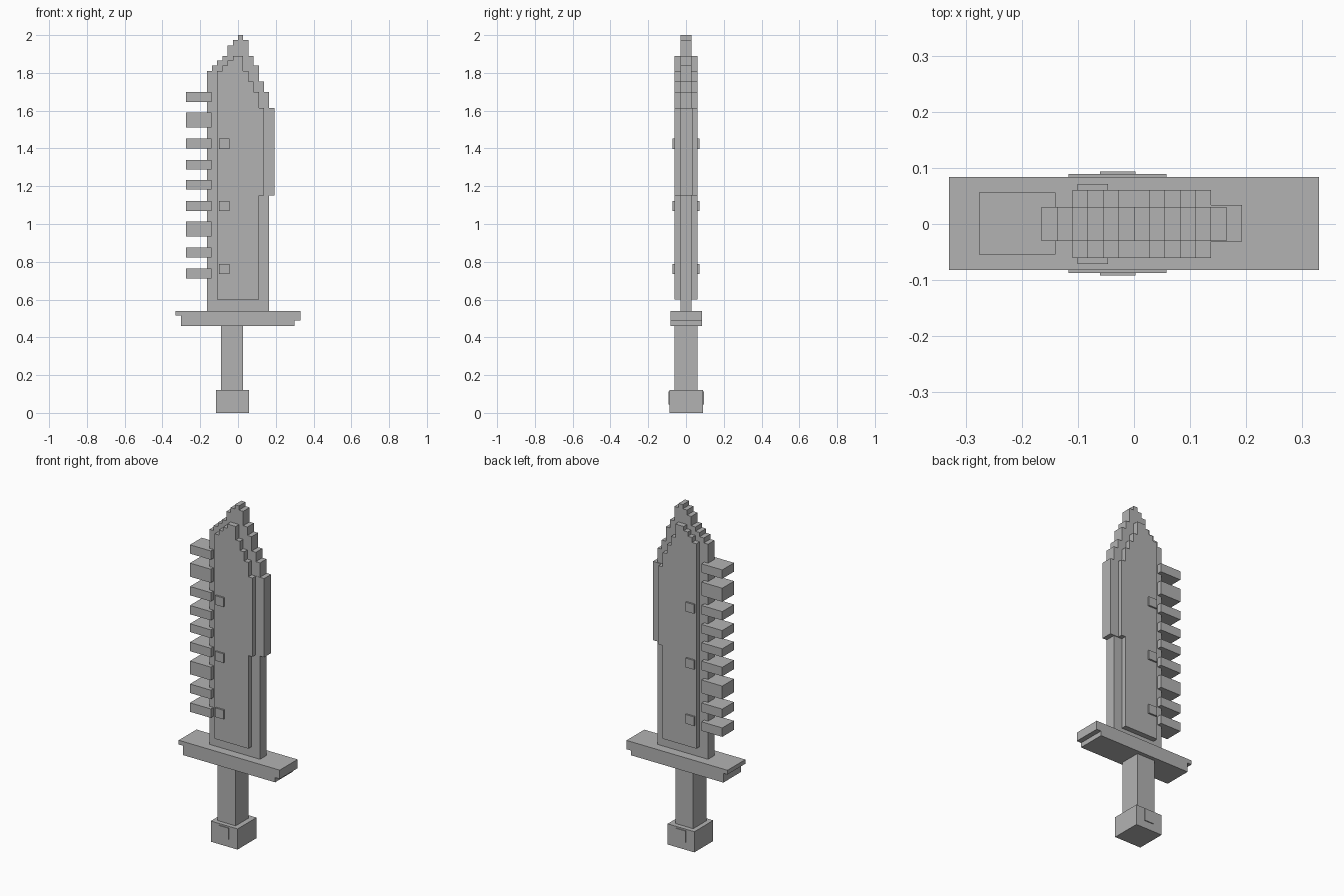
import bpy
import bmesh

cube = bpy.data.objects.get("Cube")
if cube:
    bpy.data.objects.remove(cube, do_unlink=True)

# One flat grey for the whole sword
grey = bpy.data.materials.new("stone grey")
grey.use_nodes = True
COLOR = (0.45, 0.45, 0.45, 1)
grey.diffuse_color = COLOR
grey.node_tree.nodes["Principled BSDF"].inputs["Base Color"].default_value = COLOR

STEP = 0.0275  # width of one stair column


def extrude_outline(name, points, y0, y1):
    """Extrude an x-z outline from y0 to y1."""
    bm = bmesh.new()
    face = bm.faces.new([bm.verts.new((x, y0, z)) for x, z in points])
    ext = bmesh.ops.extrude_face_region(bm, geom=[face])
    moved = [v for v in ext["geom"] if isinstance(v, bmesh.types.BMVert)]
    bmesh.ops.translate(bm, verts=moved, vec=(0, y1 - y0, 0))
    bmesh.ops.recalc_face_normals(bm, faces=bm.faces)
    mesh = bpy.data.meshes.new(name)
    bm.to_mesh(mesh)
    bm.free()
    mesh.materials.append(grey)
    obj = bpy.data.objects.new(name, mesh)
    bpy.context.collection.objects.link(obj)
    return obj


def box(name, x0, x1, y0, y1, z0, z1):
    return extrude_outline(name, [(x0, z0), (x1, z0), (x1, z1), (x0, z1)], y0, y1)


def stairs(first_column, tops):
    """Stair-stepped top edge, one column per height, left to right."""
    points = []
    for i, z in enumerate(tops):
        x = (first_column + i) * STEP
        points += [(x, z), (x + STEP, z)]
    return points


# Thin blade core with a stepped point
core_tops = [1.81, 1.84, 1.865, 1.89, 1.945, 1.975, 2.0,
             1.975, 1.89, 1.84, 1.755, 1.7]
extrude_outline("blade_core",
                [(-0.165, 0.54)] + stairs(-6, core_tops) + [(0.165, 0.54)],
                -0.03, 0.03)

# Thick centre of the blade, wider in its upper half
body_tops = [1.81, 1.84, 1.865, 1.89, 1.89, 1.81, 1.755, 1.7, 1.615]
extrude_outline("blade_body",
                [(-0.11, 0.6)] + stairs(-4, body_tops)
                + [(0.1375, 1.15), (0.11, 1.15), (0.11, 0.6)],
                -0.061, 0.061)

# Raised cutting edge on the upper half
box("blade_edge", 0.13, 0.1925, -0.031, 0.034, 1.15, 1.615)

# Saw teeth along the spine
teeth = [(0.712, 0.765), (0.823, 0.876), (0.934, 1.012), (1.07, 1.123),
         (1.183, 1.232), (1.288, 1.34), (1.4, 1.452), (1.51, 1.59), (1.646, 1.698)]
for i, (low, high) in enumerate(teeth):
    box(f"saw_tooth_{i + 1}", -0.276, -0.14, -0.054, 0.056, low, high)

# Square rivets on both faces
for i, z in enumerate((0.762, 1.095, 1.425)):
    for side, y in (("front", -0.065), ("back", 0.065)):
        box(f"rivet_{side}_{i + 1}", -0.101, -0.046, y - 0.006, y + 0.006,
            z - 0.027, z + 0.027)

# Guard with uneven notches under its ends
extrude_outline("guard",
                [(-0.33, 0.54), (-0.33, 0.515), (-0.303, 0.515), (-0.303, 0.46),
                 (0.3, 0.46), (0.3, 0.488), (0.33, 0.488), (0.33, 0.54)],
                -0.082, 0.084)

# Grip, pommel and the small pommel plates
box("grip", -0.09, 0.0275, -0.061, 0.061, 0.12, 0.46)
box("pommel", -0.117, 0.058, -0.087, 0.089, 0.0, 0.122)
for side, y in (("front", -0.088), ("back", 0.09)):
    box(f"pommel_plate_{side}", -0.061, 0.003, y - 0.004, y + 0.004, 0.045, 0.113)
